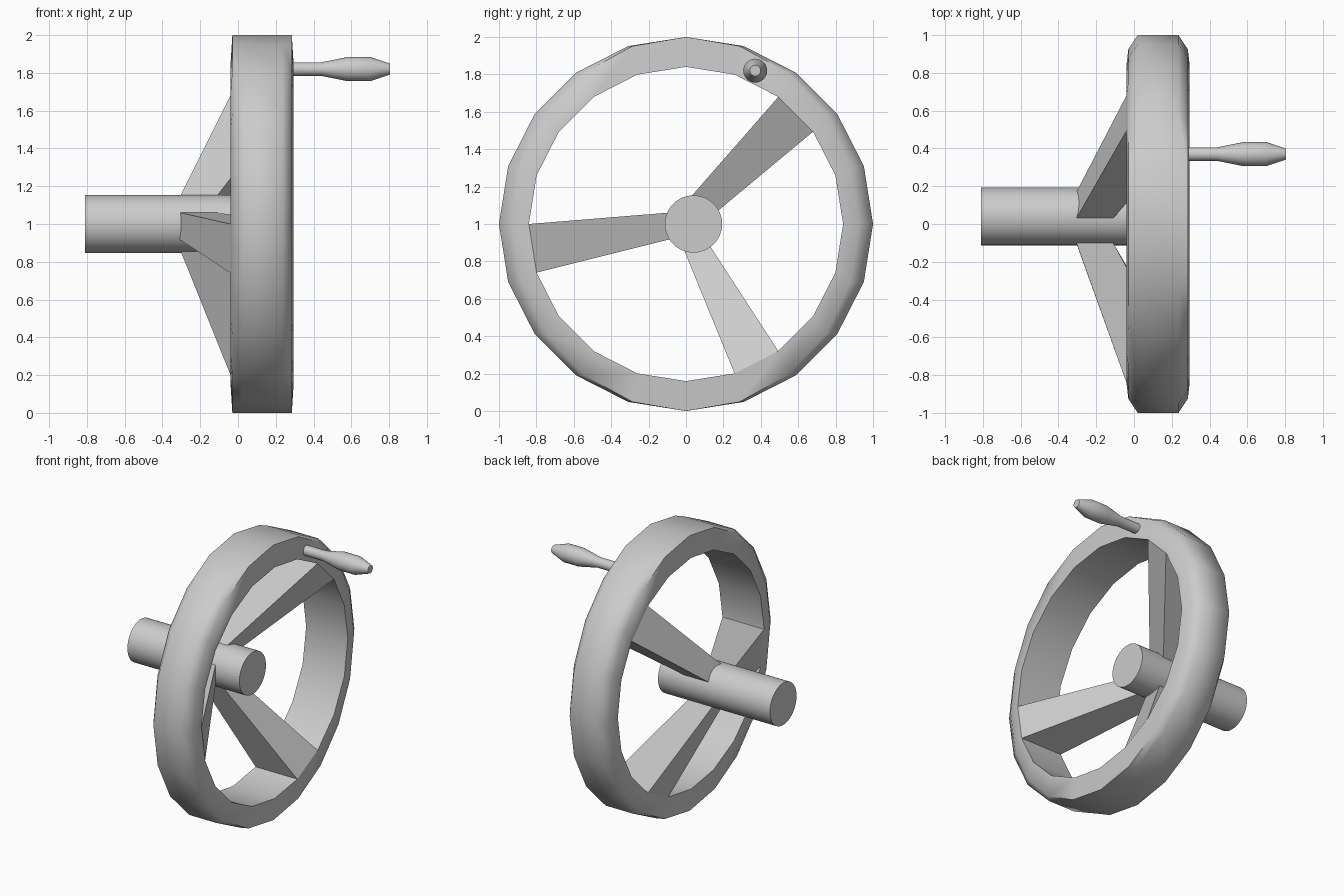
import bpy, bmesh
from math import sin, cos, radians, tau

if "Cube" in bpy.data.objects:
    bpy.data.objects.remove(bpy.data.objects["Cube"])

CZ = 1.0      # height of the wheel axis
SIDES = 20    # sides of the rim


def make_object(name, verts, faces, angle):
    mesh = bpy.data.meshes.new(name)
    mesh.from_pydata(verts, [], faces)
    bm = bmesh.new()
    bm.from_mesh(mesh)
    bmesh.ops.recalc_face_normals(bm, faces=bm.faces)
    bm.to_mesh(mesh)
    bm.free()
    obj = bpy.data.objects.new(name, mesh)
    bpy.context.collection.objects.link(obj)
    bpy.ops.object.select_all(action='DESELECT')
    obj.select_set(True)
    bpy.context.view_layer.objects.active = obj
    bpy.ops.object.shade_smooth_by_angle(angle=radians(angle))
    return obj


def lathe_x(name, profile, cy, cz, sides):
    """Capped solid of revolution around an axis along x; profile of (x, r)."""
    verts = [(x, cy + r * cos(tau * i / sides), cz + r * sin(tau * i / sides))
             for x, r in profile for i in range(sides)]
    faces = [(j * sides + i, j * sides + (i + 1) % sides,
              (j + 1) * sides + (i + 1) % sides, (j + 1) * sides + i)
             for j in range(len(profile) - 1) for i in range(sides)]
    last = (len(profile) - 1) * sides
    faces += [tuple(range(sides)), tuple(range(last, last + sides))]
    return make_object(name, verts, faces, 35)


# Rim: closed section of (x, y radius, z radius), bevelled only towards the sides
section = [(-0.04, 0.84, 0.84), (-0.03, 0.925, 1.0), (0.02, 1.0, 1.0),
           (0.235, 1.0, 1.0), (0.285, 0.925, 1.0), (0.295, 0.84, 0.84)]
n = len(section)
verts = [(x, ry * cos(tau * i / SIDES), CZ + rz * sin(tau * i / SIDES))
         for i in range(SIDES) for x, ry, rz in section]
faces = [(i * n + j, i * n + (j + 1) % n,
          (i + 1) % SIDES * n + (j + 1) % n, (i + 1) % SIDES * n + j)
         for i in range(SIDES) for j in range(n)]
make_object("rim", verts, faces, 62)

# Hub shaft, set slightly off the wheel centre
lathe_x("hub", [(-0.81, 0.153), (0.09, 0.153)], 0.04, CZ, 48)

# Turned handle
lathe_x("handle", [(0.28, 0.036), (0.44, 0.036), (0.58, 0.064),
                   (0.70, 0.064), (0.805, 0.029)], 0.37, 1.82, 24)

# Spokes: each spans one rim segment and tapers back to the hub (y, z pairs at hub)
spokes = [(2, (0.17, 1.07), (0.03, 1.15)),
          (10, (-0.10, 1.06), (-0.10, 0.915)),
          (16, (-0.01, 0.86), (0.13, 0.88))]
for k, (seg, *hub_ends) in enumerate(spokes):
    verts = []
    for s, (hy, hz) in enumerate(hub_ends):
        a = tau * (seg + s) / SIDES
        ry, rz = 0.84 * cos(a), CZ + 0.84 * sin(a)
        for rx, hx in ((-0.04, -0.305), (0.295, -0.11)):
            t = 1.08  # run on into the hub
            verts.append((rx, ry, rz))
            verts.append((rx + (hx - rx) * t, ry + (hy - ry) * t, rz + (hz - rz) * t))
    faces = [(0, 1, 3, 2), (4, 5, 7, 6), (0, 1, 5, 4),
             (2, 3, 7, 6), (0, 2, 6, 4), (1, 3, 7, 5)]
    make_object(f"spoke_{k + 1}", verts, faces, 30)
